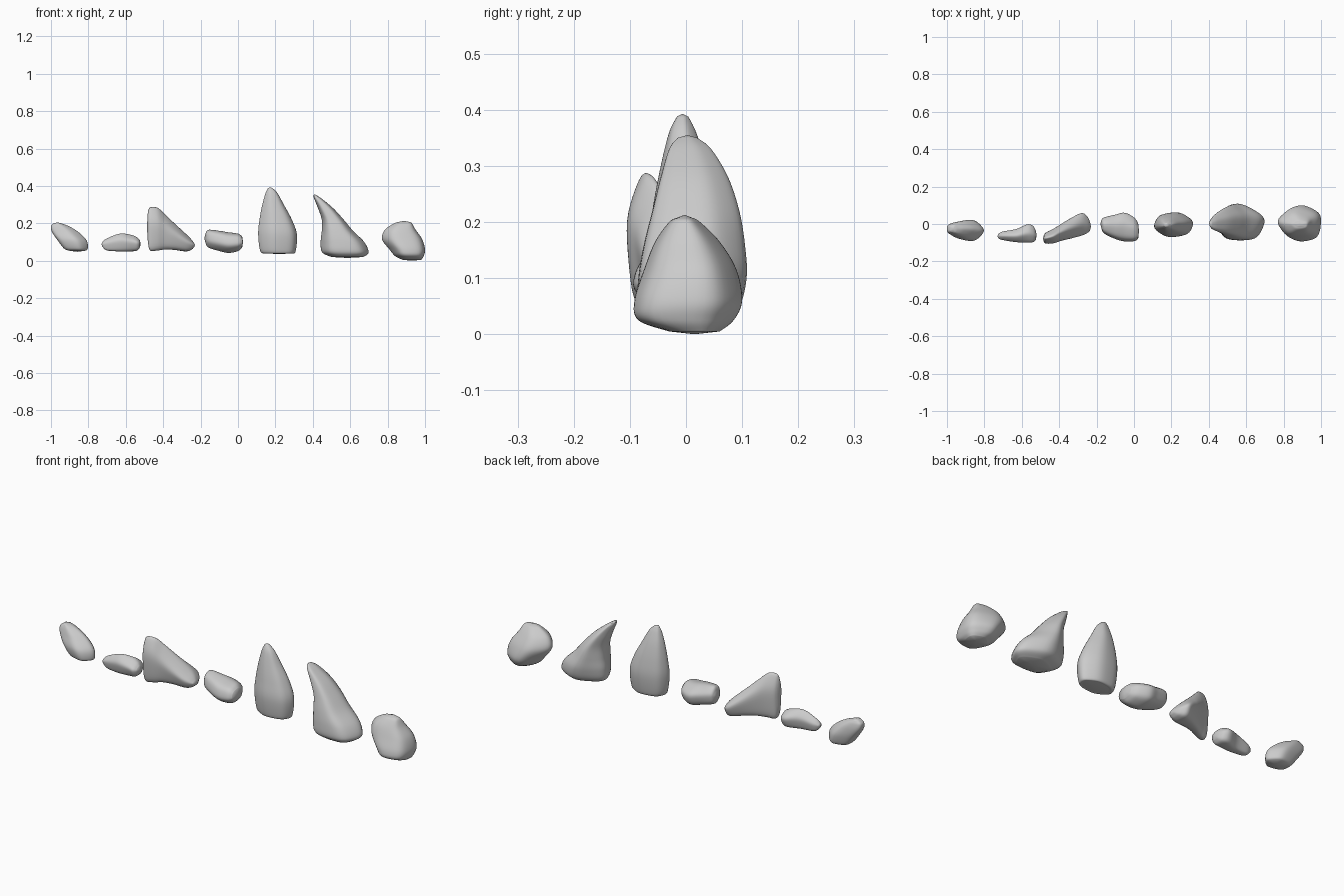
import bpy, bmesh
from math import pi, cos, sin

if "Cube" in bpy.data.objects:
    bpy.data.objects.remove(bpy.data.objects["Cube"])


def outline(sides, phase, count=40, facet=0.72):
    """Softened polygon cross-section, fitted to a -1..1 square."""
    pts = []
    step = 2 * pi / sides
    for i in range(count):
        a = 2 * pi * i / count
        d = (a - phase) % step - step / 2
        r = (1 - facet) + facet * cos(pi / sides) / cos(d)
        pts.append((r * cos(a), r * sin(a)))
    for _ in range(3):
        pts = [tuple((pts[i - 1][k] + 2 * pts[i][k] + pts[(i + 1) % count][k]) / 4
                     for k in (0, 1)) for i in range(count)]
    lo = [min(p[k] for p in pts) for k in (0, 1)]
    hi = [max(p[k] for p in pts) for k in (0, 1)]
    return [tuple(2 * (p[k] - lo[k]) / (hi[k] - lo[k]) - 1 for k in (0, 1)) for p in pts]


def smooth_sections(keys, steps=6):
    """Catmull-Rom through the key sections."""
    out = []
    n = len(keys)
    for i in range(n - 1):
        k = [keys[max(i - 1, 0)], keys[i], keys[i + 1], keys[min(i + 2, n - 1)]]
        for s in range(steps):
            t = s / steps
            out.append([0.5 * (2 * b + (c - a) * t + (2 * a - 5 * b + 4 * c - d) * t * t
                               + (3 * b - a - 3 * c + d) * t ** 3) for a, b, c, d in zip(*k)])
    out.append(list(keys[-1]))
    return out


def rock(name, axis, sides, phase, keys):
    """Loft of sections (position, min u, max u, min v, max v).
    axis z: u, v = x, y.   axis x: u, v = y, z."""
    bm = bmesh.new()
    shape = outline(sides, phase)

    def vert(p, u, v):
        return bm.verts.new((u, v, p) if axis == 'z' else (p, u, v))

    secs = smooth_sections(keys)
    rings = []
    for p, u0, u1, v0, v1 in secs:
        rings.append([vert(p, (u0 + u1) / 2 + a * (u1 - u0) / 2,
                           (v0 + v1) / 2 + b * (v1 - v0) / 2) for a, b in shape])
    n = len(shape)
    for r, s in zip(rings, rings[1:]):
        for i in range(n):
            bm.faces.new((r[i], r[(i + 1) % n], s[(i + 1) % n], s[i]))
    # gently domed end caps
    for ring, sec, sign in ((rings[0], secs[0], -1), (rings[-1], secs[-1], 1)):
        p, u0, u1, v0, v1 = sec
        c = vert(p + sign * 0.005, (u0 + u1) / 2, (v0 + v1) / 2)
        for i in range(n):
            bm.faces.new((ring[i], ring[(i + 1) % n], c))
    bmesh.ops.recalc_face_normals(bm, faces=bm.faces)
    for f in bm.faces:
        f.smooth = True
    me = bpy.data.meshes.new(name)
    bm.to_mesh(me)
    bm.free()
    bpy.context.collection.objects.link(bpy.data.objects.new(name, me))


# small slanted stone at the far left
rock("slanted_pebble", 'z', 5, 0.0, [
    (.053, -.90, -.82, -.065, .00), (.065, -.93, -.803, -.085, .015),
    (.11, -.965, -.81, -.09, .022), (.155, -.995, -.855, -.07, .015),
    (.185, -1.0, -.905, -.055, .005), (.20, -.985, -.945, -.045, -.005)])

# low flat stone
rock("flat_pebble", 'x', 5, pi / 2, [
    (-.725, -.078, -.052, .075, .10), (-.70, -.086, -.04, .055, .12),
    (-.63, -.097, -.027, .05, .145), (-.57, -.098, -.002, .05, .138),
    (-.54, -.097, -.01, .055, .125), (-.525, -.085, -.035, .07, .11)])

# wedge with its peak on the left
rock("wedge_rock", 'x', 5, pi / 2, [
    (-.482, -.095, -.06, .10, .26), (-.47, -.105, -.045, .055, .285),
    (-.43, -.103, -.025, .055, .283), (-.39, -.09, .00, .06, .248),
    (-.34, -.078, .03, .058, .20), (-.28, -.062, .058, .05, .145),
    (-.25, -.048, .04, .058, .115), (-.235, -.035, .01, .072, .095)])

# squat middle stone
rock("squat_rock", 'x', 6, 0.3, [
    (-.175, -.02, .02, .10, .14), (-.16, -.05, .035, .072, .165),
    (-.10, -.08, .05, .052, .16), (-.05, -.093, .06, .042, .152),
    (.00, -.092, .035, .052, .145), (.022, -.08, .005, .07, .13)])

# tall upright spire
rock("spire_rock", 'z', 6, 0.25, [
    (.04, .15, .29, -.045, .035), (.05, .12, .308, -.06, .05),
    (.14, .108, .315, -.07, .062), (.22, .115, .288, -.06, .055),
    (.30, .13, .245, -.045, .038), (.36, .147, .212, -.03, .018),
    (.388, .16, .185, -.016, .004)])

# leaning fang-shaped rock
rock("leaning_rock", 'z', 5, pi / 2, [
    (.02, .50, .67, -.06, .05), (.045, .45, .698, -.085, .092),
    (.10, .442, .675, -.085, .108), (.16, .448, .615, -.075, .105),
    (.22, .448, .565, -.06, .095), (.28, .428, .51, -.045, .075),
    (.33, .408, .45, -.03, .045), (.35, .402, .42, -.015, .02)])

# blocky stone at the far right
rock("blocky_rock", 'z', 5, 0.5, [
    (.005, .88, .98, -.03, .06), (.025, .84, .993, -.085, .085),
    (.06, .81, 1.0, -.092, .10), (.115, .77, .985, -.075, .09),
    (.165, .785, .95, -.055, .06), (.20, .835, .93, -.03, .025),
    (.208, .86, .915, -.015, .01)])
